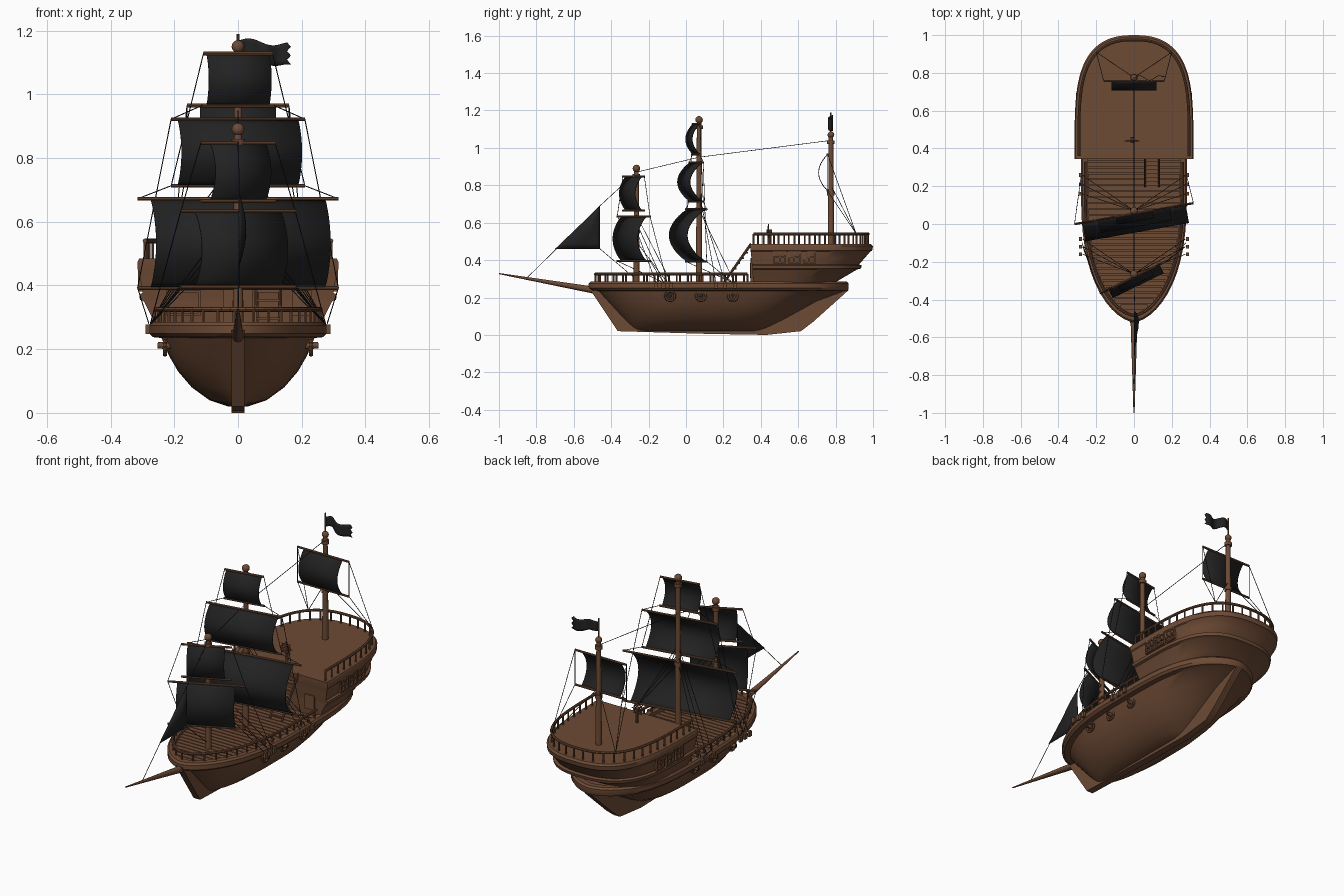
import bpy, bmesh, math
from mathutils import Vector, Matrix

if "Cube" in bpy.data.objects:
    bpy.data.objects.remove(bpy.data.objects["Cube"])


def material(name, rgb):
    m = bpy.data.materials.new(name)
    m.diffuse_color = (*rgb, 1)
    m.use_nodes = True
    m.node_tree.nodes["Principled BSDF"].inputs["Base Color"].default_value = m.diffuse_color
    return m


WOOD = material("brown_wood", (0.155, 0.07, 0.036))
BLACK = material("black_cloth", (0.016, 0.016, 0.017))


def finish(name, bm, mat, angle=35):
    bmesh.ops.recalc_face_normals(bm, faces=bm.faces)
    me = bpy.data.meshes.new(name)
    bm.to_mesh(me)
    bm.free()
    me.materials.append(mat)
    me.shade_smooth()
    me.set_sharp_from_angle(angle=math.radians(angle))
    ob = bpy.data.objects.new(name, me)
    bpy.context.collection.objects.link(ob)
    return ob


def rods(name, pairs, r, mat=WOOD, r2=None, sides=8):
    bm = bmesh.new()
    for p, q in pairs:
        p, q = Vector(p), Vector(q)
        d = q - p
        mtx = Matrix.Translation((p + q) / 2) @ d.to_track_quat('Z', 'Y').to_matrix().to_4x4()
        bmesh.ops.create_cone(bm, cap_ends=True, segments=sides, radius1=r,
                              radius2=r if r2 is None else r2, depth=d.length, matrix=mtx)
    return finish(name, bm, mat)


def boxes(name, items, mat=WOOD):
    bm = bmesh.new()
    for c, s in items:
        bmesh.ops.create_cube(bm, size=1, matrix=Matrix.Translation(c) @ Matrix.Diagonal((*s, 1)))
    return finish(name, bm, mat)


def ball(name, c, r):
    bm = bmesh.new()
    bmesh.ops.create_uvsphere(bm, u_segments=16, v_segments=10, radius=r, matrix=Matrix.Translation(c))
    finish(name, bm, WOOD)


# Plan outlines: half-width fraction along the length
def hull_f(u):
    if u < 0.5:
        return max(0, 1 - (1 - u / 0.5) ** 2.6) ** 0.6
    return max(0, 1 - ((u - 0.5) / 0.5) ** 4) ** 0.6


def castle_f(u):
    return max(0, 1 - u ** 4) ** 0.4


def sides_of(f, z, yf, yb, w, n=28):
    out = []
    for i in range(n + 1):
        t = i / n
        u = (1 - math.cos(math.pi * t)) / 2 if f is hull_f else math.sin(math.pi / 2 * t)
        out.append((w * f(u) if i < n else 0, yf + (yb - yf) * u, z))
    return out, [(-x, y, z) for x, y, z in reversed(out)]


def loft(name, f, levels):
    bm = bmesh.new()
    rings = []
    for lv in levels:
        a, b = sides_of(f, *lv)
        rings.append([bm.verts.new(p) for p in a + b])
    for r, s in zip(rings, rings[1:]):
        for i in range(len(r)):
            j = (i + 1) % len(r)
            bm.faces.new((r[i], r[j], s[j], s[i]))
    bm.faces.new(rings[0])
    bm.faces.new(rings[-1])
    bmesh.ops.remove_doubles(bm, verts=bm.verts, dist=1e-5)
    return finish(name, bm, WOOD)


def railing(name, pts, base, spacing):
    rods(name + "_top", list(zip(pts, pts[1:])), 0.0075)
    posts, run = [], spacing
    for p, q in zip(pts, pts[1:]):
        p, q = Vector(p), Vector(q)
        length, t = (q - p).length, 0
        while run + length - t >= spacing:
            t += spacing - run
            run = 0
            c = p.lerp(q, t / length)
            posts.append((c, (c.x, c.y, base)))
        run += length - t
    rods(name + "_posts", posts, 0.005, sides=6)


# Hull, wale and deck
loft("hull", hull_f, [(.02, -.27, .40, .03), (.04, -.29, .44, .09), (.08, -.33, .52, .145),
     (.13, -.375, .61, .188), (.18, -.42, .70, .217), (.235, -.47, .85, .24),
     (.238, -.505, .865, .268), (.25, -.52, .87, .28), (.275, -.52, .87, .28),
     (.285, -.51, .86, .272), (.285, -.475, .83, .245), (.256, -.475, .83, .245)])
planks = []
for i in range(26):
    y = -.44 + i * .0315
    w = .243 * hull_f((y + .475) / 1.305)
    planks.append(((0, y, .26), (2 * w, .026, .016)))
boxes("deck_planks", planks)

# Keel with stem and skeg
bm = bmesh.new()
prof = [(-.525, .26), (-.365, .02), (.1, .006), (.43, 0), (.615, .02), (.68, .07), (.87, .24)]
f = bm.faces.new([bm.verts.new((-.02, y, z)) for y, z in prof])
g = bmesh.ops.extrude_face_region(bm, geom=[f])
bmesh.ops.translate(bm, vec=(.04, 0, 0), verts=[v for v in g['geom'] if isinstance(v, bmesh.types.BMVert)])
finish("keel", bm, WOOD)

# Stern castle
loft("stern_castle", castle_f, [(.265, .36, .77, .255), (.30, .358, .83, .27), (.35, .355, .915, .295),
     (.355, .355, .935, .308), (.372, .353, .94, .31), (.377, .352, .925, .299), (.41, .35, .955, .305),
     (.445, .346, .985, .31), (.45, .345, .995, .315), (.475, .343, 1, .315), (.485, .343, .99, .31)])
a, b = sides_of(castle_f, .54, .36, .975, .292)
railing("castle_rail", a + b[1:], .48, .055)
a, b = sides_of(hull_f, .325, -.485, .845, .258)
railing("deck_rail", [p for p in b if p[1] < .36] + [p for p in a if p[1] < .36][1:], .275, .06)

# Side windows as raised frames
bars = []
for s in (-1, 1):
    for y in (.50, .58, .66):
        x = s * .308 * castle_f((y - .35) / .6)
        for k in (-1, 0, 1):
            bars.append(((x, y + k * .03, .415), (.014, .008, .068)))
            bars.append(((x, y, .415 + k * .03), (.014, .068, .008)))
boxes("side_windows", bars)

# Castle front door and panel frames
boxes("castle_door", [((0, .352, .34), (.09, .012, .14)), ((-.17, .349, .38), (.1, .012, .008)),
      ((-.17, .352, .31), (.1, .012, .008)), ((-.22, .35, .345), (.008, .014, .08)),
      ((-.12, .35, .345), (.008, .014, .08)), ((.2, .352, .345), (.06, .012, .08))])

# Stairs
boxes("stair_steps", [((.095, .215 + i * .021, .295 + i * .029), (.07, .024, .008)) for i in range(7)])
rods("stair_rails", [((x, .20, .275), (x, .345, .48)) for x in (.058, .132)], .006)
rods("stair_handrails", [((x, .24, .34), (x, .345, .49)) for x in (.058, .132)], .003)

# Ship wheel
wc = Vector((-.01, .44, .555))
rim = [wc + Vector((.026 * math.cos(k * math.pi / 8), 0, .026 * math.sin(k * math.pi / 8))) for k in range(17)]
rods("wheel_rim", list(zip(rim, rim[1:])), .004, sides=6)
rods("wheel_spokes", [(wc, wc + (rim[k] - wc) * 1.5) for k in range(0, 16, 2)], .0025, sides=6)
rods("wheel_stand", [((-.01, .45, .48), (-.01, .45, .56)), ((-.01, .43, .555), (-.01, .46, .555))], .008)

# Cannons with round ports
for s in (-1, 1):
    for i, y in enumerate((-.085, .08, .25)):
        ring = [(s * .229, y + .025 * math.cos(k * math.pi / 8), .208 + .025 * math.sin(k * math.pi / 8))
                for k in range(17)]
        rods("gun_port", list(zip(ring, ring[1:])), .007, sides=6)
        rods("cannon", [((s * .17, y, .21), (s * .252, y, .212))], .012, r2=.010, sides=12)
        rods("cannon_bore", [((s * .25, y, .212), (s * .253, y, .212))], .007, BLACK, sides=12)

# Bowsprit
rods("bowsprit", [((0, -.45, .232), (0, -1, .328))], .02, r2=.003, sides=12)

# Masts
for nm, y, z0, z1, rb in (("fore", -.265, .26, .89, .02), ("main", .07, .26, 1.15, .02), ("mizzen", .775, .48, 1.07, .018)):
    rods(nm + "_mast", [((0, y, z0), (0, y, z1))], .017, r2=.012, sides=16)
    rods(nm + "_collar", [((0, y, z), (0, y, z + .02)) for z in (z0 + (z1 - z0) * .45, z1 - .05)], .02, sides=16)
    ball(nm + "_mast_ball", (0, y, z1), rb)
rods("flagpole", [((0, .775, 1.07), (0, .775, 1.19))], .004)


# Billowed square sails, each between two yards
def sail(name, y, z0, z1, half, yard, depth, deg):
    rot = Matrix.Translation((0, y, 0)) @ Matrix.Rotation(math.radians(deg), 4, 'Z')
    bm = bmesh.new()
    n = 16
    rows = []
    for i in range(n + 1):
        t = i / n
        rows.append([bm.verts.new(rot @ Vector((k * half, -depth * math.sin(math.pi * t) ** .8,
                                                z0 + (z1 - z0) * t))) for k in (-1, 0, 1)])
    for p, q in zip(rows, rows[1:]):
        for k in (0, 1):
            bm.faces.new((p[k], p[k + 1], q[k + 1], q[k]))
    ob = finish(name + "_sail", bm, BLACK)
    ob.modifiers.new("cloth", 'SOLIDIFY').thickness = .004
    ends = [[rot @ Vector((k * yd, 0, z)) for k in (-1, 1)] for z, yd in ((z0, yard[0]), (z1, yard[1]))]
    rods(name + "_yards", ends, .006)
    return ends


ml = sail("main_lower", .055, .392, .672, .278, (.32, .32), .10, 10)
mm = sail("main_middle", .055, .713, .922, .192, (.213, .213), .07, 10)
mt = sail("main_top", .055, .965, 1.128, .10, (.115, .11), .042, 10)
fl = sail("fore_lower", -.28, .395, .633, .15, (.2, .2), .052, 26)
fu = sail("fore_upper", -.28, .665, .847, .097, (.13, .13), .04, 26)
mz = sail("mizzen", .757, .77, .965, .12, (.16, .16), .05, 0)

# Triangular jib, slightly billowed
bm = bmesh.new()
n = 8
rows = []
for i in range(n + 1):
    t = i / n
    rows.append([bm.verts.new((.022 * math.sin(math.pi * t) * math.sin(math.pi * k / n) + .004,
                               -.46 - .24 * (1 - t) * k / n, .46 + .23 * t)) for k in range(n + 1)])
for p, q in zip(rows, rows[1:]):
    for k in range(n):
        bm.faces.new((p[k], p[k + 1], q[k + 1], q[k]))
bmesh.ops.remove_doubles(bm, verts=bm.verts, dist=1e-5)
finish("jib_sail", bm, BLACK).modifiers.new("cloth", 'SOLIDIFY').thickness = .003

# Waving flag with a ragged end
bm = bmesh.new()
cols = []
for i in range(17):
    t = i / 16
    x, yy, dz = .004 + .15 * t, .775 + .012 * math.sin(t * 9), .008 * math.sin(t * 7) - .012 * t
    cols.append([bm.verts.new((x + (.012 * (k % 2) if i == 16 else 0), yy, 1.17 + dz - k * .0125 * (.85 + .25 * t)))
                 for k in range(6)])
for p, q in zip(cols, cols[1:]):
    for k in range(5):
        bm.faces.new((p[k], p[k + 1], q[k + 1], q[k]))
finish("flag", bm, BLACK).modifiers.new("cloth", 'SOLIDIFY').thickness = .003

# Rigging ropes
ropes = [((0, -.265, .87), (.004, -.46, .69)), ((.004, -.46, .69), (0, -.85, .305)),
         ((0, -.265, .87), (0, .07, .95)), ((0, .07, .95), (0, .775, 1.04)), ((.004, -.46, .46), (0, -.27, .3))]
for k, s in enumerate((-1, 1)):
    for y in (.16, .21, .26):
        ropes.append(((0, .07, .93 - y), (s * .275, y, .28)))
    for y in (-.16, -.12, -.08):
        ropes.append(((0, -.265, .72 + y), (s * .272, y, .28)))
    ropes += [(ml[1][k], mm[0][k]), (mm[1][k], mt[0][k]), (mm[0][k], mt[1][k]), (ml[0][k], mm[1][k]),
              (ml[0][k], (s * .28, .25, .28)), (fl[1][k], fu[1][k]), (fl[1][k], (s * .275, -.1, .28)),
              (fl[0][k], (s * .272, -.12, .28)), (mz[0][k], mz[1][k]), (mz[0][k], (s * .2, .91, .54)),
              (mz[1][k], (s * .2, .91, .54)), ((0, .775, .8), (s * .2, .91, .54))]
rods("rigging", ropes, .0017, BLACK, sides=5)
boxes("chain_plates", [((s * .283, y, .262), (.014, .02, .03)) for s in (-1, 1)
                       for y in (-.16, -.12, -.08, .16, .21, .26)])
